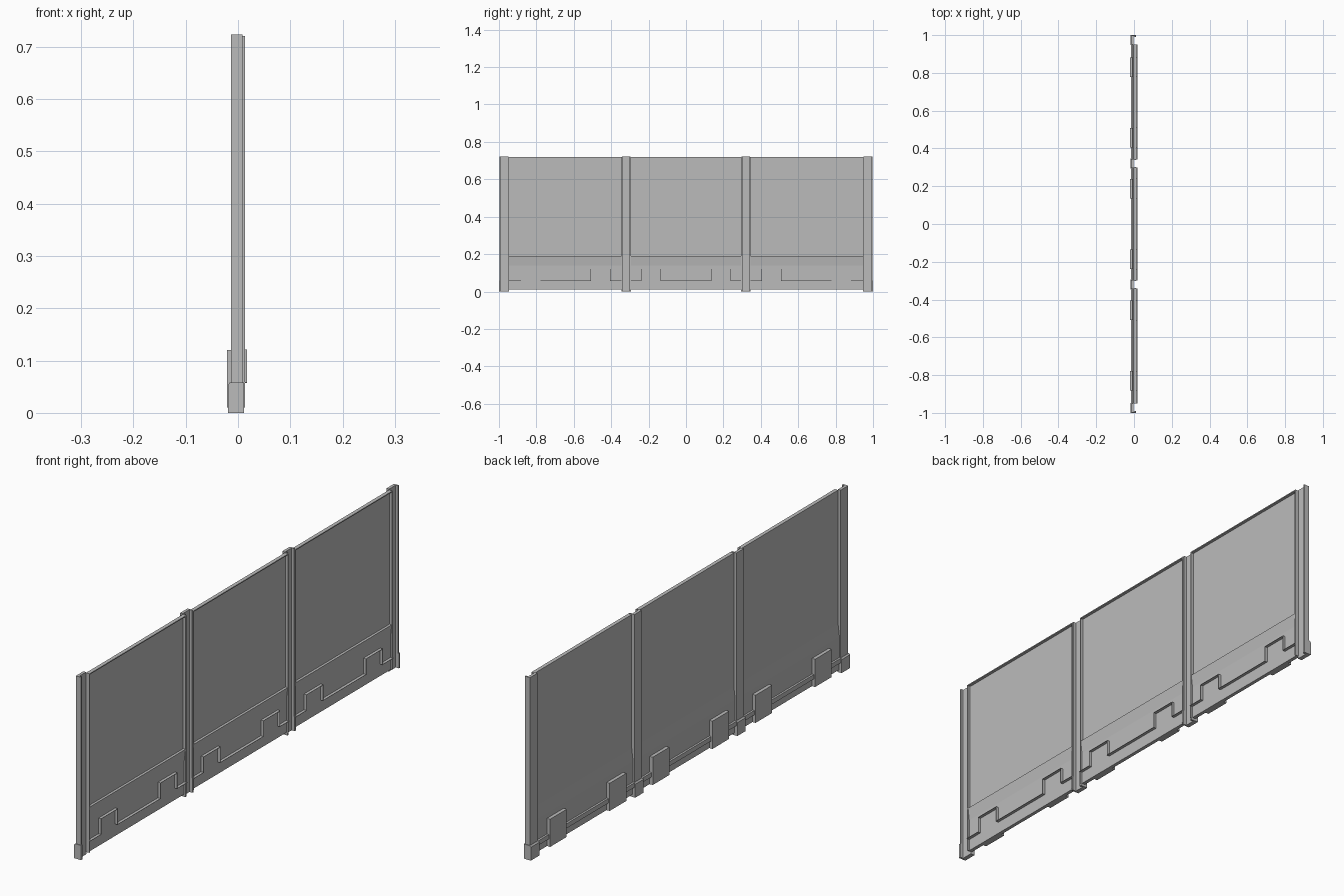
import bpy
import bmesh

cube = bpy.data.objects.get("Cube")
if cube:
    bpy.data.objects.remove(cube, do_unlink=True)

grey = bpy.data.materials.new("plain_grey")
grey.use_nodes = True
colour = (0.5, 0.5, 0.5, 1)
grey.diffuse_color = colour
grey.node_tree.nodes["Principled BSDF"].inputs["Base Color"].default_value = colour


def finish(name, bm):
    bmesh.ops.recalc_face_normals(bm, faces=bm.faces)
    mesh = bpy.data.meshes.new(name)
    bm.to_mesh(mesh)
    bm.free()
    mesh.materials.append(grey)
    obj = bpy.data.objects.new(name, mesh)
    bpy.context.collection.objects.link(obj)
    return obj


def prism(name, profile, axis, start, end):
    """Extrude a closed profile: (x, z) along y or (x, y) along z."""
    bm = bmesh.new()
    if axis == "y":
        verts = [bm.verts.new((a, start, b)) for a, b in profile]
        move = (0, end - start, 0)
    else:
        verts = [bm.verts.new((a, b, start)) for a, b in profile]
        move = (0, 0, end - start)
    face = bm.faces.new(verts)
    result = bmesh.ops.extrude_face_region(bm, geom=[face], use_keep_orig=True)
    moved = [v for v in result["geom"] if isinstance(v, bmesh.types.BMVert)]
    bmesh.ops.translate(bm, verts=moved, vec=move)
    return finish(name, bm)


def box(name, x, y, z):
    return prism(name, [(x[0], z[0]), (x[1], z[0]), (x[1], z[1]), (x[0], z[1])],
                 "y", y[0], y[1])


def channel(x0, x1, y0, y1, web, wall_low, wall_high):
    """Channel outline, open towards +x."""
    return [(x0, y0), (x1 if wall_low else web, y0),
            (x1 if wall_low else web, y0 + wall_low), (web, y0 + wall_low),
            (web, y1 - wall_high), (x1 if wall_high else web, y1 - wall_high),
            (x1 if wall_high else web, y1), (x0, y1)]


def clean(points):
    return [p for i, p in enumerate(points) if p != points[i - 1]]


# Wall panel section: top lip, thin upper sheet, stepped and sloped skirt
section = [(-0.002, 0.72), (0.013, 0.72), (0.013, 0.716), (0.002, 0.716),
           (0.002, 0.19), (0.012, 0.19), (0.006, 0.14), (0.006, 0.01),
           (-0.008, 0.01), (-0.008, 0.14), (-0.002, 0.19)]

panels = [("right", -0.95, -0.342, (-0.83, -0.457)),
          ("middle", -0.298, 0.298, (-0.187, 0.187)),
          ("left", 0.342, 0.95, (0.457, 0.83))]
half = 0.052
low, high = 0.058, 0.12

for side, y0, y1, centres in panels:
    prism(f"{side}_panel", section, "y", y0, y1)
    for end, y in (("start", y0), ("end", y1 - 0.004)):
        box(f"{side}_panel_{end}_flange", (-0.002, 0.013), (y, y + 0.004), (0.01, 0.72))

    # Thin stepped rib on the +x side
    path = [(y0, low)]
    for c in centres:
        path += [(c - half, low), (c - half, high), (c + half, high), (c + half, low)]
    path.append((y1, low))
    bm = bmesh.new()
    rows = [[bm.verts.new((x, y, z)) for y, z in path] for x in (0.004, 0.0175)]
    for i in range(len(path) - 1):
        bm.faces.new((rows[0][i], rows[0][i + 1], rows[1][i + 1], rows[1][i]))
    rib = finish(f"{side}_stepped_rib", bm)
    solid = rib.modifiers.new("thickness", "SOLIDIFY")
    solid.thickness = 0.002
    solid.offset = 0

    # Service boxes and conduit on the -x side
    for i, c in enumerate(centres):
        box(f"{side}_service_box_{i + 1}", (-0.0215, -0.006),
            (c - half, c + half), (0.01, high))
    box(f"{side}_conduit", (-0.016, -0.006), (y0, y1), (0.04, low))

# Posts and their bevelled feet
for name, y0, y1, wl, wh in (("right_end", -0.997, -0.95, 0.006, 0),
                             ("right_middle", -0.343, -0.297, 0.004, 0.004),
                             ("left_middle", 0.297, 0.343, 0.004, 0.004),
                             ("left_end", 0.95, 0.997, 0, 0.006)):
    outline = clean(channel(-0.0135, 0.009, y0, y1, -0.002, wl, wh))
    prism(f"{name}_post", outline, "z", 0, 0.723)
    foot = clean(channel(-0.0195, 0.0115, y0 - 0.003, y1 + 0.003, -0.002,
                         wl and wl + 0.003, wh and wh + 0.003))
    obj = prism(f"{name}_foot", foot, "z", 0, 0.058)
    # Slope the top rim of the foot in towards the post
    bm = bmesh.new()
    bm.from_mesh(obj.data)
    rim = [e for e in bm.edges if all(v.co.z > 0.05 and v.co.x < -0.015 for v in e.verts)]
    bmesh.ops.bevel(bm, geom=rim, offset=0.005, segments=1, affect="EDGES")
    bm.to_mesh(obj.data)
    bm.free()
